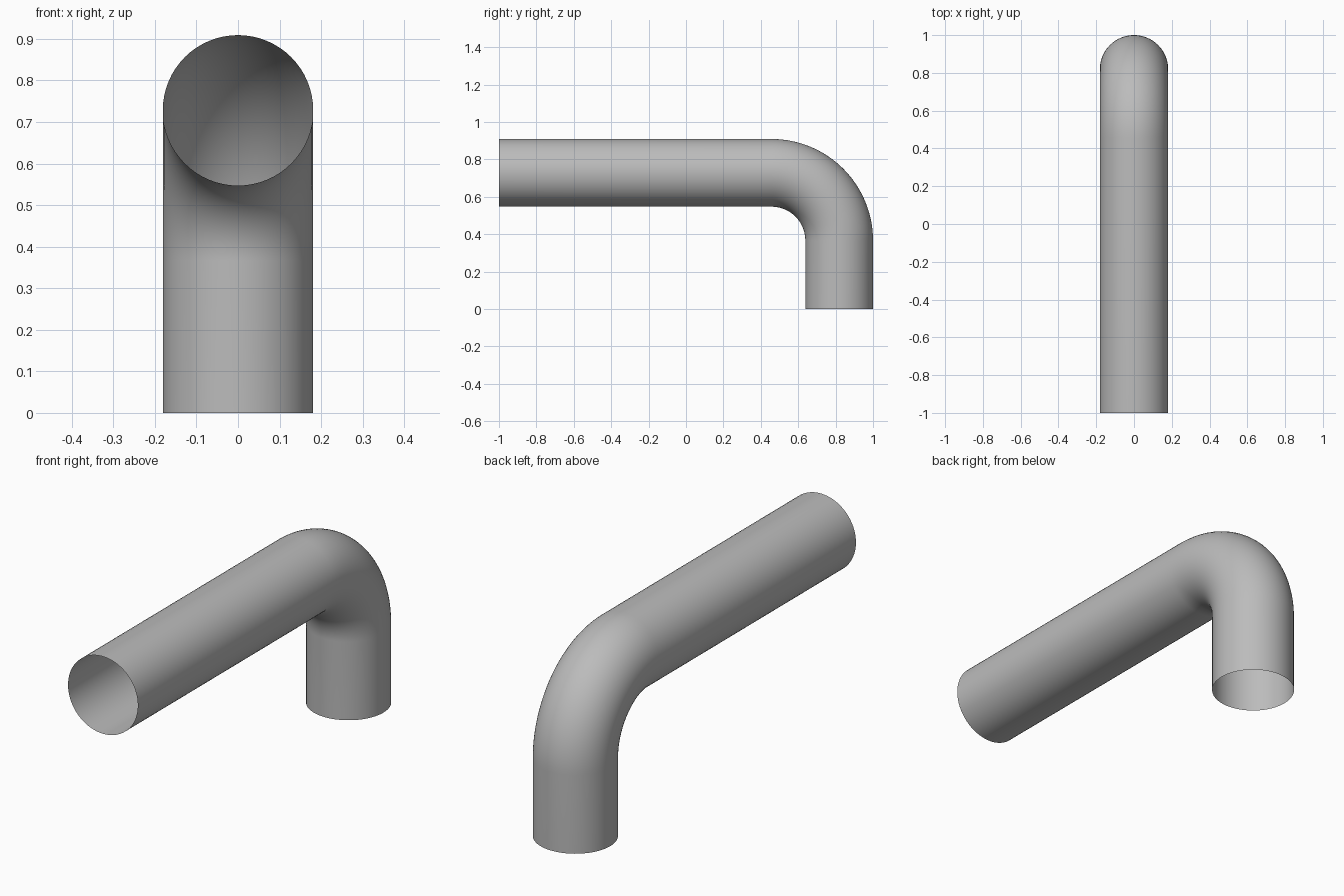
import bpy
import bmesh
from math import sin, cos, pi, radians
from mathutils import Vector

cube = bpy.data.objects.get("Cube")
if cube:
    bpy.data.objects.remove(cube, do_unlink=True)

RADIUS = 0.181
BEND = 2 * RADIUS            # centreline radius of the elbow
SIDES = 64
BEND_STEPS = 32
LEG_Y = 1 - RADIUS
LEG_TOP = 0.366

# Plain grey finish
grey = bpy.data.materials.new("grey")
grey.use_nodes = True
colour = (0.5, 0.5, 0.5, 1)
grey.diffuse_color = colour
grey.node_tree.nodes["Principled BSDF"].inputs["Base Color"].default_value = colour

# Centreline stations: point and in-plane direction of each ring
pivot = Vector((0, LEG_Y - BEND, LEG_TOP))
stations = [(Vector((0, LEG_Y, 0)), Vector((0, 1, 0)))]
for i in range(BEND_STEPS + 1):
    a = pi / 2 * i / BEND_STEPS
    out = Vector((0, cos(a), sin(a)))
    stations.append((pivot + out * BEND, out))
stations.append((Vector((0, -1, LEG_TOP + BEND)), Vector((0, 0, 1))))

# Open-ended pipe: rings of vertices bridged along the centreline
bm = bmesh.new()
side = Vector((1, 0, 0))
rings = []
for centre, out in stations:
    angles = [2 * pi * k / SIDES for k in range(SIDES)]
    rings.append([bm.verts.new(centre + RADIUS * (side * cos(t) + out * sin(t)))
                  for t in angles])
for low, high in zip(rings, rings[1:]):
    for k in range(SIDES):
        n = (k + 1) % SIDES
        bm.faces.new((low[k], low[n], high[n], high[k]))

mesh = bpy.data.meshes.new("bent_pipe")
bm.to_mesh(mesh)
bm.free()
mesh.materials.append(grey)
pipe = bpy.data.objects.new("bent_pipe", mesh)
bpy.context.collection.objects.link(pipe)

# Smooth shading
bpy.context.view_layer.objects.active = pipe
pipe.select_set(True)
bpy.ops.object.shade_smooth_by_angle(angle=radians(30))
